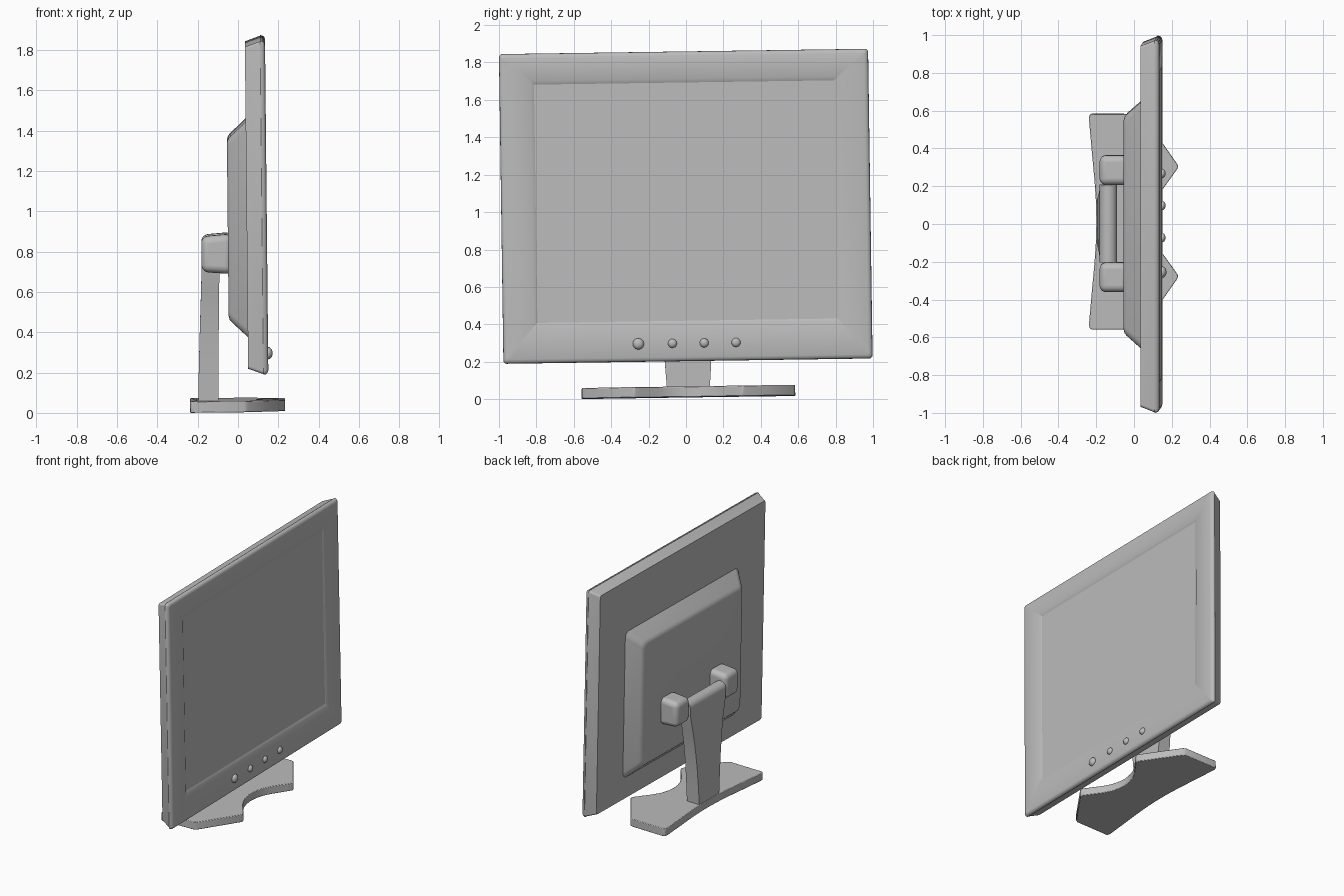
import bpy, bmesh, math
from mathutils import Matrix, Vector

cube = bpy.data.objects.get("Cube")
if cube:
    bpy.data.objects.remove(cube, do_unlink=True)

GREY = (0.5, 0.5, 0.5, 1)
mat = bpy.data.materials.new("plain grey plastic")
mat.use_nodes = True
mat.diffuse_color = GREY
mat.node_tree.nodes["Principled BSDF"].inputs["Base Color"].default_value = GREY

# The whole model leans very slightly back and to one side
PIVOT = Vector((0, 0, 0.94))
LEAN = (Matrix.Translation(PIVOT) @ Matrix.Rotation(-0.01, 4, 'Y')
        @ Matrix.Rotation(0.0145, 4, 'X') @ Matrix.Translation(-PIVOT))


def finish(name, bm, bevel=0, segments=3, angle=30):
    bmesh.ops.recalc_face_normals(bm, faces=bm.faces)
    mesh = bpy.data.meshes.new(name)
    bm.to_mesh(mesh)
    bm.free()
    mesh.transform(LEAN)
    mesh.materials.append(mat)
    obj = bpy.data.objects.new(name, mesh)
    bpy.context.collection.objects.link(obj)
    if bevel:
        mod = obj.modifiers.new("round edges", 'BEVEL')
        mod.width, mod.segments = bevel, segments
        mod.limit_method, mod.angle_limit = 'ANGLE', math.radians(40)
    bpy.ops.object.select_all(action='DESELECT')
    obj.select_set(True)
    bpy.context.view_layer.objects.active = obj
    bpy.ops.object.shade_smooth_by_angle(angle=math.radians(angle))
    return obj


def loft(rings, cap_start=True, cap_end=True):
    """Bridge equal-length loops of points."""
    bm = bmesh.new()
    loops = [[bm.verts.new(p) for p in ring] for ring in rings]
    n = len(loops[0])
    for a, b in zip(loops, loops[1:]):
        for i in range(n):
            j = (i + 1) % n
            bm.faces.new((a[i], a[j], b[j], b[i]))
    if cap_start:
        bm.faces.new(loops[0])
    if cap_end:
        bm.faces.new(loops[-1])
    return bm


def rounded_rect(x, half_y, half_z, mid_z, r, steps=4):
    pts = []
    for quarter, (sy, sz) in enumerate([(1, 1), (-1, 1), (-1, -1), (1, -1)]):
        for k in range(steps + 1):
            a = (quarter + k / steps) * math.pi / 2
            pts.append((x, sy * (half_y - r) + r * math.cos(a),
                        mid_z + sz * (half_z - r) + r * math.sin(a)))
    return pts


# Tapered rear shell of the display
MID = 1.03
finish("rear_shell", loft([rounded_rect(0.043, 0.955, 0.798, MID, 0.015),
                           rounded_rect(0.118, 0.984, 0.825, MID, 0.015)]))

# Front bezel with rounded rim and sloped lip around the screen
SCREEN = 1.055
finish("front_bezel", loft([
    rounded_rect(0.118, 0.987, 0.828, MID, 0.018),
    rounded_rect(0.130, 0.985, 0.826, MID, 0.018),
    rounded_rect(0.139, 0.978, 0.819, MID, 0.016),
    rounded_rect(0.143, 0.965, 0.806, MID, 0.012),
    rounded_rect(0.143, 0.822, 0.657, SCREEN, 0.004),
    rounded_rect(0.133, 0.802, 0.637, SCREEN, 0.003)], cap_end=False), angle=35)
bm = loft([rounded_rect(0.120, 0.805, 0.640, SCREEN, 0.003),
           rounded_rect(0.132, 0.805, 0.640, SCREEN, 0.003)])
finish("screen", bm)

# Raised housing on the back
BACK = 0.918
finish("back_housing", loft([
    rounded_rect(0.050, 0.660, 0.540, BACK, 0.04),
    rounded_rect(-0.036, 0.585, 0.460, BACK, 0.04),
    rounded_rect(-0.046, 0.573, 0.448, BACK, 0.04),
    rounded_rect(-0.051, 0.555, 0.430, BACK, 0.03)]), angle=40)

# Control buttons
for i, (y, r) in enumerate([(-0.264, 0.03), (-0.082, 0.024), (0.088, 0.024), (0.258, 0.024)]):
    bm = bmesh.new()
    bmesh.ops.create_uvsphere(bm, u_segments=20, v_segments=12, radius=r)
    bmesh.ops.transform(bm, verts=bm.verts, matrix=Matrix.Translation((0.143, y, 0.298))
                        @ Matrix.Diagonal((0.75, 1, 1, 1)))
    finish(f"button_{i + 1}", bm)

# Hinge knuckles on either side of the arm
for side, s in (("left", 1), ("right", -1)):
    rings = [[(x, s * y, z) for y, z in ((0.205, 0.793 - h), (0.362, 0.793 - h),
                                        (0.362, 0.793 + h), (0.205, 0.793 + h))]
             for x, h in ((-0.183, 0.088), (-0.03, 0.1))]
    finish(f"hinge_knuckle_{side}", loft(rings), bevel=0.035, segments=5)

# Flared arm with rounded top: height, back x, front x, half width
rows = [(0.05, -0.206, -0.106, 0.114), (0.2, -0.202, -0.104, 0.124),
        (0.35, -0.197, -0.102, 0.137), (0.5, -0.191, -0.099, 0.156),
        (0.62, -0.186, -0.097, 0.177), (0.72, -0.183, -0.093, 0.2)]
for k in range(9):
    a = math.radians(k * 10.5)
    dx = 0.046 * math.cos(a)
    rows.append((0.79 + 0.046 * math.sin(a), -0.137 - dx, -0.137 + dx, 0.206))
finish("stand_arm", loft([[(b, -w, z), (f, -w, z), (f, w, z), (b, w, z)]
                          for z, b, f, w in rows]), angle=35)

# Base plate: half outline from front centre to rear centre, mirrored
half = [(0.085, 0), (0.09, 0.05), (0.105, 0.105), (0.135, 0.16), (0.2, 0.25),
        (0.219, 0.277), (0.225, 0.29), (0.219, 0.305), (0.135, 0.425),
        (0.04, 0.56), (0.02, 0.57), (-0.235, 0.571), (-0.245, 0.562),
        (-0.247, 0.54), (-0.233, 0.38), (-0.218, 0.22), (-0.21, 0.1), (-0.208, 0)]
outline = half + [(x, -y) for x, y in half[-2:0:-1]]
finish("base_plate", loft([[(x, y, z) for x, y in outline] for z in (0.011, 0.067)]),
       bevel=0.004, segments=2)
